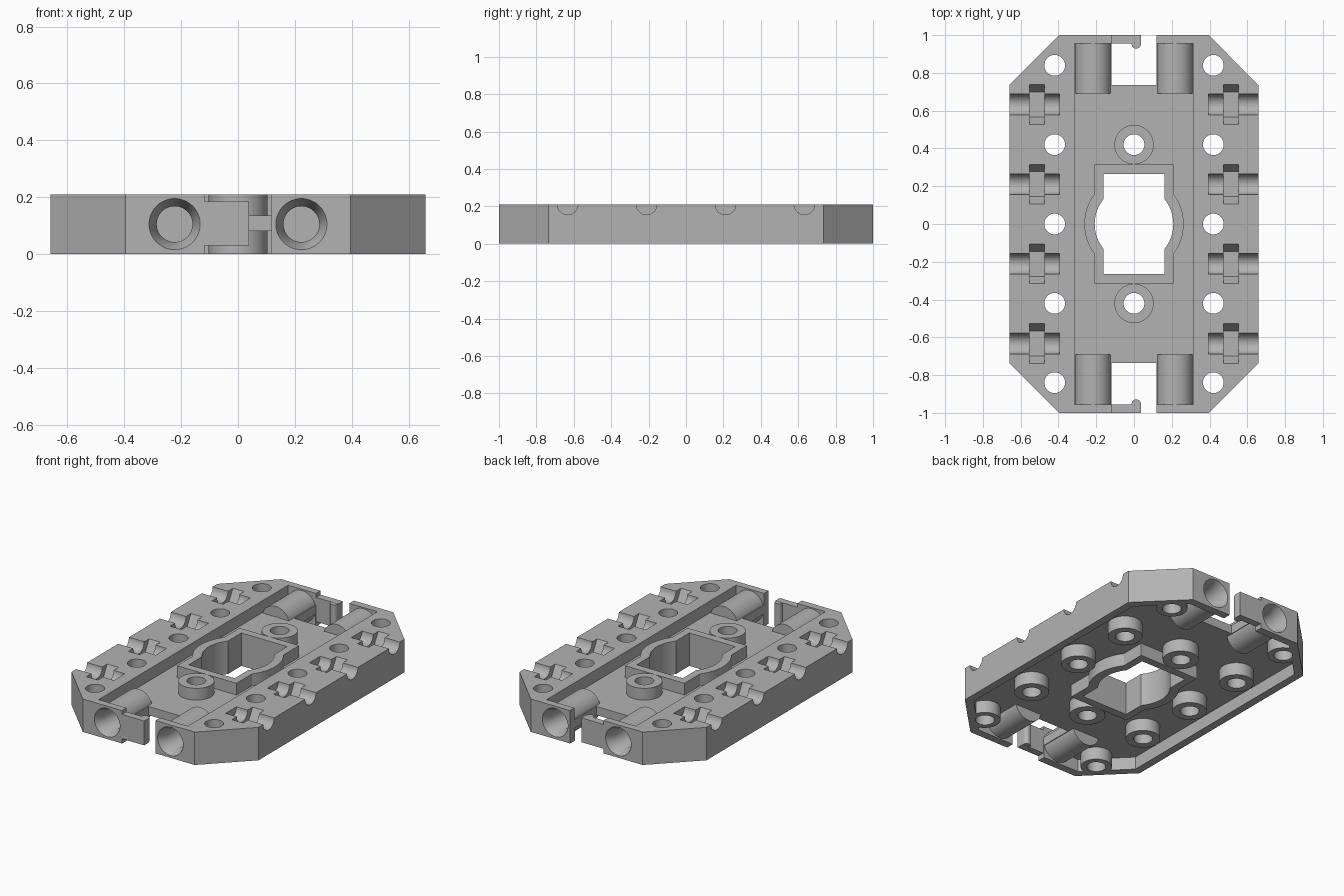
import bpy, bmesh, math
from mathutils import Vector

if "Cube" in bpy.data.objects:
    bpy.data.objects.remove(bpy.data.objects["Cube"])

H = 0.21                 # full height
LO, HI = 0.08, 0.135     # underside and top of the thin floor
EPS = 0.02

grey = bpy.data.materials.new("light grey")
grey.use_nodes = True
grey.diffuse_color = (0.45, 0.45, 0.45, 1)
grey.node_tree.nodes["Principled BSDF"].inputs["Base Color"].default_value = (0.45, 0.45, 0.45, 1)


def loft(name, rings):
    """Solid through a list of equal-length point rings, capped at both ends."""
    bm = bmesh.new()
    vs = [[bm.verts.new(p) for p in r] for r in rings]
    n = len(vs[0])
    for a, b in zip(vs, vs[1:]):
        for i in range(n):
            bm.faces.new((a[i], a[(i + 1) % n], b[(i + 1) % n], b[i]))
    bm.faces.new(vs[0])
    bm.faces.new(vs[-1])
    bmesh.ops.recalc_face_normals(bm, faces=bm.faces)
    me = bpy.data.meshes.new(name)
    bm.to_mesh(me)
    bm.free()
    me.materials.append(grey)
    ob = bpy.data.objects.new(name, me)
    bpy.context.collection.objects.link(ob)
    return ob


def place(axis, u, v, w):
    return {"x": Vector((w, u, v)), "y": Vector((u, w, v)), "z": Vector((u, v, w))}[axis]


def prism(name, axis, outline, a, b):
    return loft(name, [[place(axis, u, v, w) for u, v in outline] for w in (a, b)])


def box(name, x0, x1, y0, y1, z0, z1):
    return prism(name, "z", [(x0, y0), (x1, y0), (x1, y1), (x0, y1)], z0, z1)


def circle(u, v, r, n=48):
    return [(u + r * math.cos(2 * math.pi * i / n), v + r * math.sin(2 * math.pi * i / n)) for i in range(n)]


def octagon(d):
    """Outer outline moved inwards by d."""
    x, y = 0.66 - d, 1 - d
    c = 1.395 - d * math.sqrt(2)
    q = [(x, c - x), (c - y, y)]
    return q + [(-u, v) for u, v in reversed(q)] + [(-u, -v) for u, v in q] + [(u, -v) for u, v in reversed(q)]


def rounded_window(hx, hy, r, n=16):
    """Rectangle joined with a circle that bulges out of its long sides."""
    t = math.acos(hx / r)
    arc = [(r * math.cos(-t + 2 * t * i / n), r * math.sin(-t + 2 * t * i / n)) for i in range(n + 1)]
    right = [(hx, -hy)] + arc + [(hx, hy)]
    return right + [(-u, -v) for u, v in right]


def apply(op, tool):
    m = body.modifiers.new("bool", "BOOLEAN")
    m.operation, m.solver, m.object = op, "EXACT", tool
    bpy.context.view_layer.objects.active = body
    bpy.ops.object.modifier_apply(modifier=m.name)
    me = tool.data
    bpy.data.objects.remove(tool)
    bpy.data.meshes.remove(me)


def cut(tool):
    apply("DIFFERENCE", tool)


def add(tool):
    apply("UNION", tool)


# Outer block, hollowed underneath and with a channel along the top
body = prism("frame_plate", "z", octagon(0), 0, H)
cut(prism("pocket", "z", octagon(0.05), -EPS, LO))
cut(box("channel", -0.315, 0.315, -0.955, 0.955, HI, H + EPS))

# End openings, each with a gap and a slimmer latch arm
for s in (-1, 1):
    def end_box(x0, x1, y0, y1, z0, z1):
        return box("cutter", x0, x1, min(s * y0, s * y1), max(s * y0, s * y1), z0, z1)
    cut(end_box(-0.118, 0.118, 0.735, 0.955, -EPS, H + EPS))
    cut(end_box(0.038, 0.118, 0.90, 1.05, -EPS, H + EPS))
    cut(end_box(-0.118, 0.07, 0.90, 1.05, 0.185, H + EPS))
    cut(end_box(-0.118, 0.07, 0.90, 1.05, -EPS, 0.03))
    add(prism("latch_nub", "z", circle(0.012, s * 0.953, 0.0245, 24), 0.031, 0.184))
    # Horizontal socket tubes
    for x in (-0.217, 0.217):
        add(prism("socket_tube", "y", circle(x, H / 2, 0.0975), s * 0.69, s * 0.98))

# Central collar and the upright bosses
add(prism("collar", "z", rounded_window(0.21, 0.315, 0.263), 0, H))
for y in (-0.42, 0.42):
    add(prism("boss", "z", circle(0, y, 0.104), 0, H))
holes = [(0, -0.42), (0, 0.42)]
for x in (-0.42, 0.42):
    for y in (-0.84, -0.42, 0, 0.42, 0.84):
        r = 0.09 if abs(y) > 0.8 else 0.1
        add(prism("boss", "z", circle(x, y, r), 0, 0.11))
        holes.append((x, y))

# Through holes and central window
cut(prism("window", "z", rounded_window(0.162, 0.265, 0.208), -EPS, H + EPS))
for x, y in holes:
    cut(prism("hole", "z", circle(x, y, 0.055), -EPS, H + EPS))

# Countersunk blind sockets in the ends
for s in (-1, 1):
    for x in (-0.223, 0.223):
        steps = [(1.01, 0.0945), (0.94, 0.063), (0.75, 0.063)]
        cut(loft("socket", [[place("y", u, v, s * y) for u, v in circle(x, H / 2, r)] for y, r in steps]))

# Clip notches along the long sides: a round groove and a wider slot
for s in (-1, 1):
    for y in (-0.633, -0.211, 0.211, 0.633):
        cut(prism("groove", "x", circle(y, H, 0.055, 32), s * 0.394, s * 0.70))
        slot = [(y - 0.105, H + 0.0), (y - 0.066, 0.14), (y + 0.066, 0.14), (y + 0.105, H + 0.0),
                (y + 0.105, H + EPS), (y - 0.105, H + EPS)]
        cut(prism("slot", "x", slot, s * 0.473, s * 0.553))

# Smooth round walls, keep hard edges
bpy.ops.object.select_all(action="DESELECT")
body.select_set(True)
bpy.context.view_layer.objects.active = body
bpy.ops.object.shade_smooth_by_angle(angle=math.radians(30))
